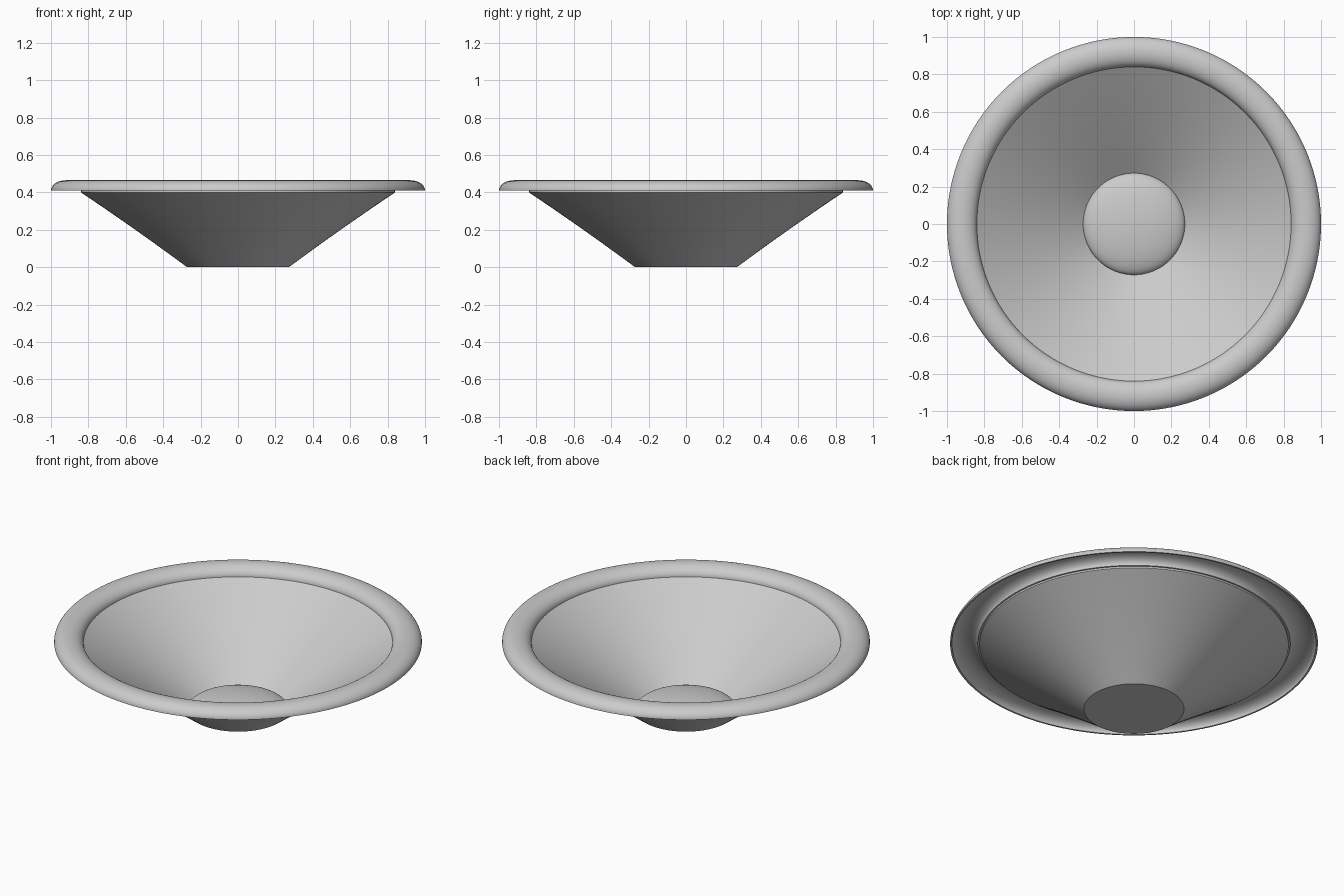
import bpy, bmesh
from math import sin, cos, pi, tau

SIDES = 128
CONE_R, BASE_R, RIM_R = 0.84, 0.272, 1.0
LIP_Z, WALL = 0.41, 0.01

cube = bpy.data.objects.get("Cube")
if cube:
    bpy.data.objects.remove(cube, do_unlink=True)

grey = bpy.data.materials.new("light_grey")
grey.use_nodes = True
grey.diffuse_color = (0.6, 0.6, 0.6, 1)
grey.node_tree.nodes["Principled BSDF"].inputs["Base Color"].default_value = (0.6, 0.6, 0.6, 1)


def lathe(name, profile, closed=False):
    """Revolve (radius, height) points round z; radius 0 becomes a pole."""
    bm = bmesh.new()
    rings = []
    for r, z in profile:
        if r < 1e-5:
            rings.append([bm.verts.new((0, 0, z))] * SIDES)
        else:
            rings.append([bm.verts.new((r * cos(tau * i / SIDES), r * sin(tau * i / SIDES), z))
                          for i in range(SIDES)])
    pairs = list(zip(rings, rings[1:]))
    if closed:
        pairs.append((rings[-1], rings[0]))
    for a, b in pairs:
        for i in range(SIDES):
            j = (i + 1) % SIDES
            bm.faces.new(dict.fromkeys((a[i], a[j], b[j], b[i])))
    bmesh.ops.recalc_face_normals(bm, faces=bm.faces)
    mesh = bpy.data.meshes.new(name)
    bm.to_mesh(mesh)
    bm.free()
    obj = bpy.data.objects.new(name, mesh)
    bpy.context.collection.objects.link(obj)
    mesh.materials.append(grey)
    bpy.ops.object.select_all(action='DESELECT')
    obj.select_set(True)
    bpy.context.view_layer.objects.active = obj
    bpy.ops.object.shade_smooth_by_angle(angle=0.6)
    return obj


def arch(mid, half_width, height, base, steps=24):
    """Half ellipse from the inner to the outer edge."""
    return [(mid - half_width * cos(pi * i / steps), base + height * sin(pi * i / steps))
            for i in range(steps + 1)]


# Gently flared cone wall
steps = 16
outer = []
for i in range(steps + 1):
    t = i / steps
    outer.append((BASE_R + (CONE_R - BASE_R) * (0.95 * t + 0.05 * t * t), 0.4 * t))
inner = [(r, z + WALL) for r, z in reversed(outer)]
lathe("cone", outer + inner, closed=True)

# Hollow half-roll surround
mid, half = (CONE_R + RIM_R) / 2, (RIM_R - CONE_R) / 2
roll = arch(mid, half, 0.055, LIP_Z)
hollow = arch(mid, half - WALL, 0.055 - WALL, LIP_Z)
lathe("surround", roll + hollow[::-1], closed=True)

# Domed dust cap with a flat underside
dome = [(BASE_R * cos(pi / 2 * i / 20), 0.01 + 0.07 * sin(pi / 2 * i / 20)) for i in range(20)]
lathe("dust_cap", [(0, 0), (BASE_R, 0)] + dome + [(0, 0.08)])
